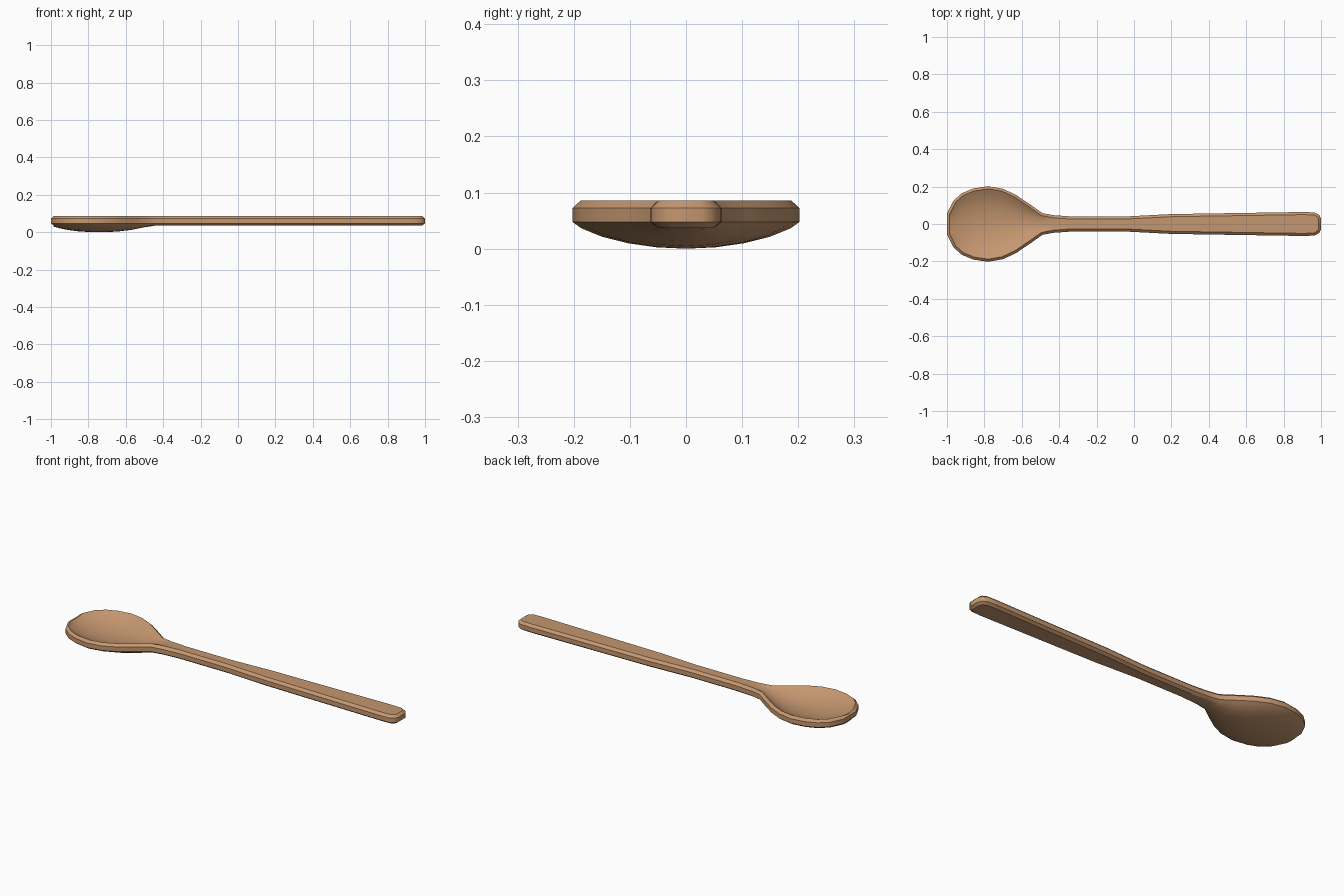
import bpy, bmesh
from mathutils import Vector

if "Cube" in bpy.data.objects:
    bpy.data.objects.remove(bpy.data.objects["Cube"])

# Half outline of the spoon: bowl tip, neck, handle end (x, half width)
OUTLINE = [(-1, .055), (-.965, .125), (-.92, .165), (-.86, .19), (-.78, .202),
           (-.70, .188), (-.63, .155), (-.56, .108), (-.49, .058), (-.43, .047),
           (-.33, .04), (-.05, .04), (.2, .053), (.9, .064), (.965, .062),
           (.99, .048), (1, .03)]
ACROSS = [0, .28, .55, .8, 1]
pts = [Vector(p) for p in OUTLINE]


def inset(i, d):
    a = pts[i - 1] if i else Vector((pts[0].x, 0))
    b = pts[i + 1] if i < len(pts) - 1 else Vector((pts[-1].x, 0))
    t1, t2 = (pts[i] - a).normalized(), (b - pts[i]).normalized()
    t = (t1 + t2).normalized()
    return pts[i] - Vector((-t.y, t.x)) * d


def hollow(x, f):
    # Bowl depth, 0 at the rim and 1 at the deepest point
    u = (x + .75) / (.25 if x < -.75 else .28)
    return max(0, 1 - u * u) ** .8 * (1 - f * f) ** .85


def half_section(i):
    rim, low = inset(i, .014), inset(i, .015)
    p = pts[i]
    top = [(rim.x, rim.y * f, .09 - .052 * hollow(rim.x, f)) for f in ACROSS]
    side = [(p.x, p.y, .077), (p.x, p.y, .052)]
    bottom = [(low.x, low.y * f, .041 - .037 * hollow(low.x, f)) for f in reversed(ACROSS)]
    return top + side + bottom


# Spoon: closed cross-sections lofted from bowl tip to handle end
bm = bmesh.new()
rings = []
for i in range(len(pts)):
    h = half_section(i)
    loop = h + [(x, -y, z) for x, y, z in reversed(h[1:-1])]
    rings.append([bm.verts.new(c) for c in loop])
n = len(rings[0])
for a, b in zip(rings, rings[1:]):
    for j in range(n):
        k = (j + 1) % n
        bm.faces.new((a[j], a[k], b[k], b[j]))

# Rounded end caps
for r in (rings[0], rings[-1]):
    bm.faces.new(r[-4:] + r[:6] + [r[-5]])
    bm.faces.new((r[5], r[6], r[-6], r[-5]))
    bm.faces.new(r[6:-5])
bmesh.ops.recalc_face_normals(bm, faces=bm.faces)
mesh = bpy.data.meshes.new("spoon")
bm.to_mesh(mesh)
bm.free()
spoon = bpy.data.objects.new("spoon", mesh)
bpy.context.collection.objects.link(spoon)

# Wood colour
wood = bpy.data.materials.new("wood")
wood.diffuse_color = (.56, .31, .16, 1)
wood.use_nodes = True
wood.node_tree.nodes["Principled BSDF"].inputs["Base Color"].default_value = wood.diffuse_color
mesh.materials.append(wood)

bpy.context.view_layer.objects.active = spoon
spoon.select_set(True)
bpy.ops.object.shade_smooth_by_angle(angle=.6)
lowest = min(v.co.z for v in mesh.vertices)
for v in mesh.vertices:
    v.co.z -= lowest
